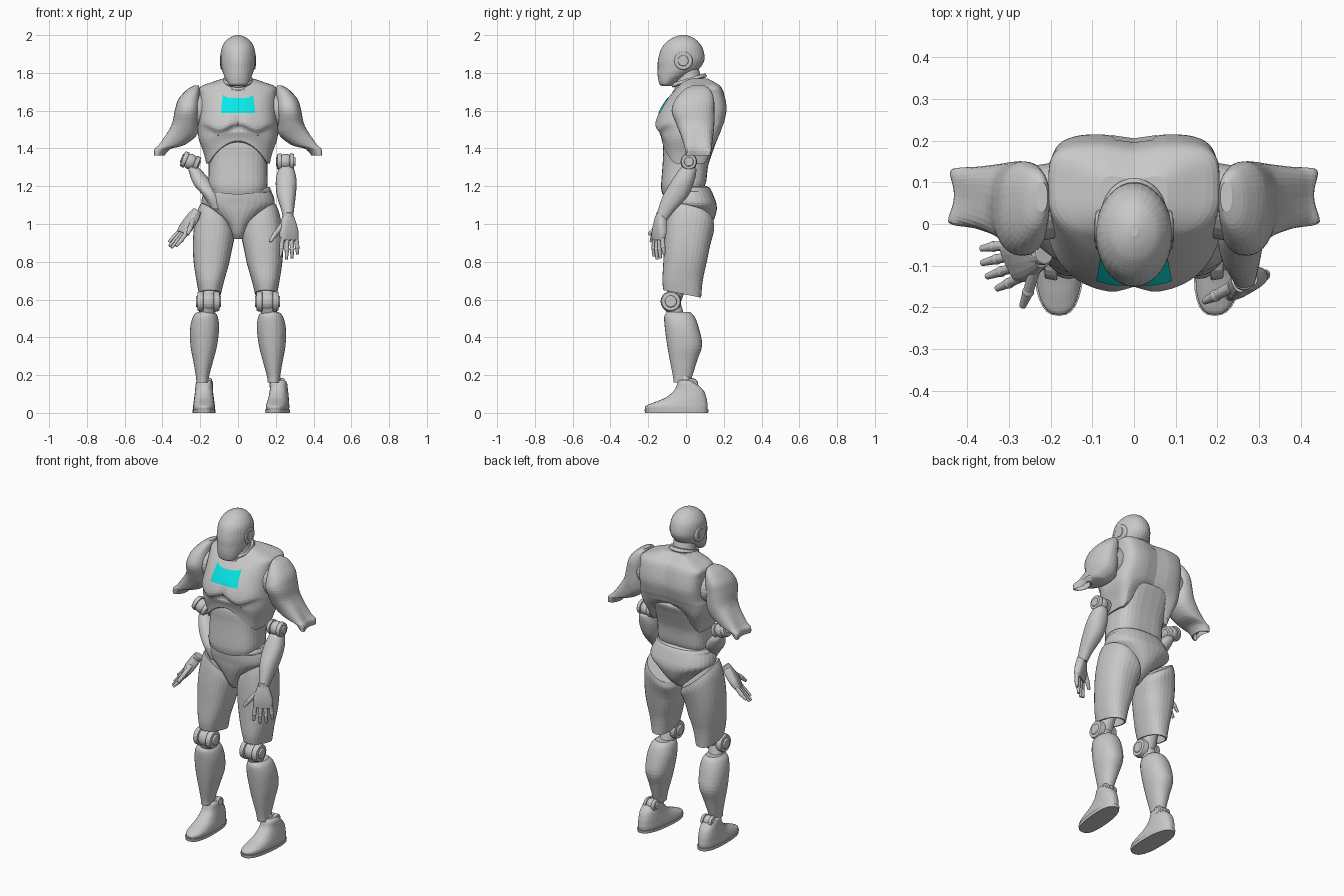
import bpy, bmesh, math
from mathutils import Vector, Matrix

old = bpy.data.objects.get("Cube")
if old:
    bpy.data.objects.remove(old)


def material(name, rgb):
    mat = bpy.data.materials.new(name)
    mat.use_nodes = True
    mat.diffuse_color = (*rgb, 1)
    mat.node_tree.nodes["Principled BSDF"].inputs["Base Color"].default_value = (*rgb, 1)
    return mat


GREY = material("shell grey", (.58, .58, .58))
CYAN = material("chest cyan", (.003, .82, .82))


def finish(name, bm, mat=GREY):
    bmesh.ops.recalc_face_normals(bm, faces=bm.faces)
    mesh = bpy.data.meshes.new(name)
    bm.to_mesh(mesh)
    bm.free()
    mesh.materials.append(mat)
    obj = bpy.data.objects.new(name, mesh)
    bpy.context.collection.objects.link(obj)
    return obj


def spline(rows, steps=4):
    """Catmull-Rom resampling of the section list."""
    rows = [Vector(r) for r in rows]
    out = []
    for i in range(len(rows) - 1):
        a, b, c, d = rows[max(i - 1, 0)], rows[i], rows[i + 1], rows[min(i + 2, len(rows) - 1)]
        for j in range(steps):
            t = j / steps
            out.append(b + (c - a) * t / 2 + (a * 2 - b * 5 + c * 4 - d) * t * t / 2
                       + (b * 3 - a - c * 3 + d) * t ** 3 / 2)
    return out + [rows[-1]]


def loft(name, rows, front=2, back=2, warp=None, hollow=0, side=1, seg=32):
    """Rows are z, x min, x max, y min, y max, from bottom to top; hollow recesses the bottom."""
    bm = bmesh.new()
    rings = []
    for z, x0, x1, y0, y1 in spline(rows):
        ring = []
        for k in range(seg):
            c, s = math.cos(math.tau * k / seg), math.sin(math.tau * k / seg)
            e = 2 / (back if s > 0 else front)
            p = Vector(((x0 + x1) / 2 + (x1 - x0) / 2 * math.copysign(abs(c) ** e, c),
                        (y0 + y1) / 2 + (y1 - y0) / 2 * math.copysign(abs(s) ** e, s), z))
            if warp:
                warp(p)
            p.x *= side
            ring.append(bm.verts.new(p))
        rings.append(ring)
    if hollow:
        mid = sum((v.co for v in rings[0]), Vector()) / seg
        lip = [mid.lerp(v.co, .88) for v in rings[0]]
        rings.insert(0, [bm.verts.new(p) for p in lip])
        rings.insert(0, [bm.verts.new(p + Vector((0, 0, hollow))) for p in lip])
    for a, b in zip(rings, rings[1:]):
        for k in range(seg):
            n = (k + 1) % seg
            bm.faces.new((a[k], a[n], b[n], b[k]))
    bm.faces.new(rings[0])
    bm.faces.new(rings[-1])
    return finish(name, bm)


def centred(rows):
    return [(z, -h, h, a, b) for z, h, a, b in rows]


def rod(name, a, b, r0, r1, seg=20, bevel=0):
    a, b = Vector(a), Vector(b)
    bm = bmesh.new()
    turn = (b - a).to_track_quat('Z', 'Y').to_matrix().to_4x4()
    bmesh.ops.create_cone(bm, cap_ends=True, segments=seg, radius1=r0, radius2=r1,
                          depth=(b - a).length, matrix=Matrix.Translation((a + b) / 2) @ turn)
    obj = finish(name, bm)
    if bevel:
        mod = obj.modifiers.new("soft edge", 'BEVEL')
        mod.width, mod.segments = bevel, 2


def ball(name, centre, r):
    bm = bmesh.new()
    bmesh.ops.create_uvsphere(bm, u_segments=20, v_segments=12, radius=r,
                              matrix=Matrix.Translation(centre))
    finish(name, bm)


def hinge(name, centre, axis, r, half):
    """Ball joint held between two round cheeks with raised hubs."""
    c, d = Vector(centre), Vector(axis).normalized()
    ball(name + "_ball", c, r * .92)
    for tag, s in (("outer", 1), ("inner", -1)):
        rod(f"{name}_{tag}_cheek", c + d * s * half * .4, c + d * s * half * .88, r, r * .9, bevel=.006)
        rod(f"{name}_{tag}_hub", c + d * s * half * .8, c + d * s * half, r * .6, r * .5, bevel=.003)


def plate(name, y, widths, z0, z1, dip, target, mat):
    """Thin panel laid on the target's surface."""
    bm = bmesh.new()
    nx, nz = 24, 10
    grid = []
    for j in range(nz + 1):
        v = j / nz
        half = widths[0] + (widths[1] - widths[0]) * v
        us = [2 * i / nx - 1 for i in range(nx + 1)]
        grid.append([bm.verts.new((half * u, y, z0 + v * (z1 - z0 - dip * (1 - u ** 4)))) for u in us])
    for a, b in zip(grid, grid[1:]):
        for i in range(nx):
            bm.faces.new((a[i], a[i + 1], b[i + 1], b[i]))
    obj = finish(name, bm, mat)
    if (obj.data.polygons[0].normal.y > 0) != (y > 0):
        obj.data.flip_normals()
    mod = obj.modifiers.new("lay on", 'SHRINKWRAP')
    mod.target, mod.wrap_method, mod.wrap_mode = target, 'PROJECT', 'ABOVE_SURFACE'
    mod.use_project_y = mod.use_positive_direction = mod.use_negative_direction = True
    mod.use_project_x = mod.use_project_z = False
    mod.offset = .004


# Head, ears and neck
loft("head", centred([(1.73, .035, -.125, -.08), (1.74, .05, -.14, -.068), (1.765, .064, -.147, -.03),
                      (1.79, .075, -.15, .02), (1.82, .085, -.15, .068), (1.87, .092, -.148, .098),
                      (1.93, .087, -.13, .088), (1.97, .064, -.095, .06), (1.99, .036, -.062, .03),
                      (2, .01, -.03, 0)]))
for s, tag in ((1, "left"), (-1, "right")):
    rod(tag + "_ear", (s * .075, -.015, 1.865), (s * .092, -.015, 1.865), .052, .046, 24, .004)
    rod(tag + "_ear_hub", (s * .085, -.015, 1.865), (s * .096, -.015, 1.865), .03, .028, 24, .003)
loft("neck", centred([(1.64, .08, -.07, .1), (1.72, .07, -.06, .095), (1.83, .06, -.035, .065)]))


def lean(p):
    p.z += .3 * (p.y - .02)


for i, z in enumerate((1.71, 1.75)):
    loft(f"neck_collar_{i + 1}", centred([(z, .07, -.07, .105), (z + .008, .08, -.075, .11),
                                          (z + .024, .075, -.068, .1)]), warp=lean)


# Torso
def chest_warp(p):
    low = max(0, (1.5 - p.z) / .18)
    ends = min(1, max(0, abs(p.y - .01) - .03) / .07)
    if p.y < 0:
        p.y += ends * .016 * math.exp(-(p.x / .03) ** 2 - ((p.z - 1.54) / .04) ** 2)
        p.z -= ends * .035 * math.exp(-((abs(p.x) - .1) / .06) ** 2 - ((p.z - 1.52) / .05) ** 2)
    else:
        p.y -= .012 * ends * math.exp(-(p.x / .05) ** 2)
    p.z += .12 * low * ends * max(0, 1 - (p.x / .16) ** 2)


chest = loft("chest_shell", centred([
    (1.32, .168, -.128, .128), (1.38, .183, -.132, .148), (1.45, .208, -.14, .175),
    (1.51, .212, -.145, .192), (1.545, .206, -.166, .204), (1.61, .203, -.132, .216),
    (1.68, .203, -.085, .205), (1.725, .2, -.045, .187), (1.75, .14, -.025, .155),
    (1.77, .08, 0, .12)]), front=2.4, back=5, warp=chest_warp, hollow=.04, seg=80)
plate("chest_panel", -.3, (.09, .08), 1.585, 1.682, .018, chest, CYAN)
plate("back_panel", .3, (.055, .045), 1.64, 1.69, 0, chest, GREY)


def belly_warp(p):
    p.z -= max(0, 1.3 - p.z) / .12 * .03 * (1 - (p.x / .17) ** 2) * (1 if p.y < 0 else -.6)


loft("abdomen", centred([(1.185, .15, -.125, .1), (1.22, .157, -.132, .108), (1.3, .155, -.125, .116),
                         (1.35, .158, -.122, .13), (1.42, .165, -.12, .155), (1.47, .155, -.1, .172),
                         (1.49, .13, -.08, .15)]), 2.6, 3.2, belly_warp, .03)
loft("waist_core", centred([(1.1, .12, -.08, .08), (1.25, .12, -.08, .07)]))
loft("pelvis", centred([(.92, .025, -.045, .03), (.95, .04, -.07, .08), (1, .072, -.09, .135),
                        (1.06, .14, -.105, .16), (1.1, .19, -.11, .162), (1.14, .19, -.115, .15),
                        (1.185, .168, -.115, .13), (1.2, .15, -.1, .11)]), 2.3, 2.3)
loft("pelvis_rim", centred([(1.165, .174, -.118, .134), (1.178, .176, -.122, .134),
                            (1.196, .166, -.114, .122)]), 2.3, 2.3)


# Legs
def thigh_warp(p):
    up = max(0, (p.z - .85) / .19)
    down = max(0, (.72 - p.z) / .09)
    p.z += up * (.75 * (p.x - .12) - .25 * (p.y - .02)) - down * .2 * (p.y + .02)


for s, tag in ((1, "left"), (-1, "right")):
    loft(tag + "_thigh", [(.63, .09, .207, -.12, .08), (.7, .073, .22, -.125, .088),
                          (.8, .045, .235, -.12, .11), (.9, .028, .238, -.115, .13),
                          (.99, .02, .222, -.105, .148), (1.04, .035, .2, -.095, .147)],
         2.4, 2.4, thigh_warp, .05, s)
    hinge(tag + "_knee", (s * .156, -.08, .59), (s, 0, 0), .056, .067)
    rod(tag + "_knee_upper_post", (s * .155, -.07, .6), (s * .15, -.02, .72), .045, .04)
    rod(tag + "_knee_lower_post", (s * .157, -.075, .58), (s * .17, -.04, .48), .045, .04)
    loft(tag + "_shin", [(.16, .158, .22, -.065, .02), (.2, .152, .224, -.07, .035),
                         (.28, .13, .238, -.086, .06), (.36, .11, .252, -.1, .085),
                         (.45, .1, .253, -.112, .068), (.51, .108, .238, -.115, .045),
                         (.535, .125, .215, -.1, .02)], 2.2, 2.2, None, .04, s)

    # Feet, the left one set wider and turned slightly inward
    fx, turn_in = (.215, .1) if s > 0 else (.18, 0)

    def foot_row(z, h, a, b):
        return (z, fx - h, fx + h, a, b)

    def foot_warp(p):
        p.x += turn_in * p.y
    hinge(tag + "_ankle", (s * (fx - .005), .03, .15), (s, 0, 0), .036, .042)
    rod(tag + "_ankle_post", (s * fx, .02, .12), (s * .19, -.02, .22), .028, .025)
    loft(tag + "_foot", [foot_row(.015, .057, -.213, .113), foot_row(.035, .058, -.215, .115),
                         foot_row(.052, .056, -.18, .113), foot_row(.08, .052, -.11, .108),
                         foot_row(.12, .047, -.062, .092), foot_row(.16, .043, -.045, .05),
                         foot_row(.175, .03, -.035, .02)], 2.6, 2.4, foot_warp, side=s)
    loft(tag + "_sole", [foot_row(0, .06, -.217, .117), foot_row(.018, .062, -.22, .12)],
         2.6, 2.4, foot_warp, side=s)

    # Upper arms with a notched end, and elbows
    def arm_warp(p):
        p.x -= .3 * max(0, p.x - .35) * max(0, 1 - ((p.y - .068) / .065) ** 2)

    loft(tag + "_upper_arm", [(1.362, .405, .46, .0, .13), (1.395, .365, .465, -.005, .135),
                              (1.42, .28, .44, -.012, .138), (1.475, .215, .39, -.03, .145),
                              (1.53, .206, .35, -.052, .15), (1.6, .202, .335, -.076, .15),
                              (1.66, .202, .316, -.055, .148), (1.71, .202, .272, -.012, .13),
                              (1.732, .207, .235, .03, .1)], 2.3, 2.3, arm_warp, .035, s)
    rod(tag + "_shoulder_core", (s * .17, .06, 1.6), (s * .23, .05, 1.6), .09, .09, 24)
    hinge(tag + "_elbow", (s * .252, .015, 1.33), (1, 0, 0 if s > 0 else -.4), .045, .052)

# Forearms, one hanging and one crossing inward
loft("left_forearm", [(1.02, .24, .29, -.165, -.1), (1.07, .23, .296, -.15, -.06),
                      (1.15, .206, .306, -.122, .012), (1.23, .2, .31, -.075, .045),
                      (1.29, .215, .297, -.035, .055), (1.31, .235, .28, -.01, .04)], 2.2, 2.2)
loft("right_forearm", [(1.08, -.14, -.09, -.09, -.03), (1.15, -.185, -.1, -.1, 0),
                       (1.21, -.235, -.13, -.075, .04), (1.27, -.258, -.18, -.04, .055),
                       (1.31, -.265, -.22, -.01, .04)], 2.2, 2.2)


# Hands
def hand(tag, wrist, reach, spread):
    z = -Vector(reach).normalized()
    y = z.cross(Vector(spread)).normalized()
    x = y.cross(z)
    frame = Matrix.Translation(wrist) @ Matrix((x, y, z)).transposed().to_4x4() @ Matrix.Scale(1.12, 4)
    palm = loft(tag + "_palm", centred([(-.105, .046, -.016, .016), (-.07, .049, -.022, .022),
                                        (-.03, .04, -.024, .024), (.01, .027, -.022, .022)]), 3, 3, seg=20)
    palm.matrix_world = frame
    rod(tag + "_wrist", frame @ Vector((0, 0, -.01)), frame @ Vector((0, 0, .025)), .026, .026, 16, .004)

    def digit(name, a, b, c, r):
        a, b, c = (frame @ Vector(p) for p in (a, b, c))
        rod(name + "_base", a, b, r, r * .9, 10, .002)
        ball(name + "_knuckle", b, r)
        rod(name + "_tip", b, c, r * .95, r * .6, 10, .003)

    for i, length in enumerate((.08, .095, .09, .07)):
        u = (i - 1.5) * .025
        digit(f"{tag}_finger_{i + 1}", (u, 0, -.095), (u * 1.15, .004, -.1 - length * .5),
              (u * 1.25, .012, -.1 - length), .013)
    digit(tag + "_thumb", (-.03, .005, -.03), (-.07, .012, -.075), (-.097, .018, -.11), .0145)


hand("left", (.265, -.135, 1.03), (.06, -.1, -1), (.85, .5, 0))
hand("right", (-.23, -.075, 1.048), (-.57, -.14, -.85), (-.4, .9, .15))
